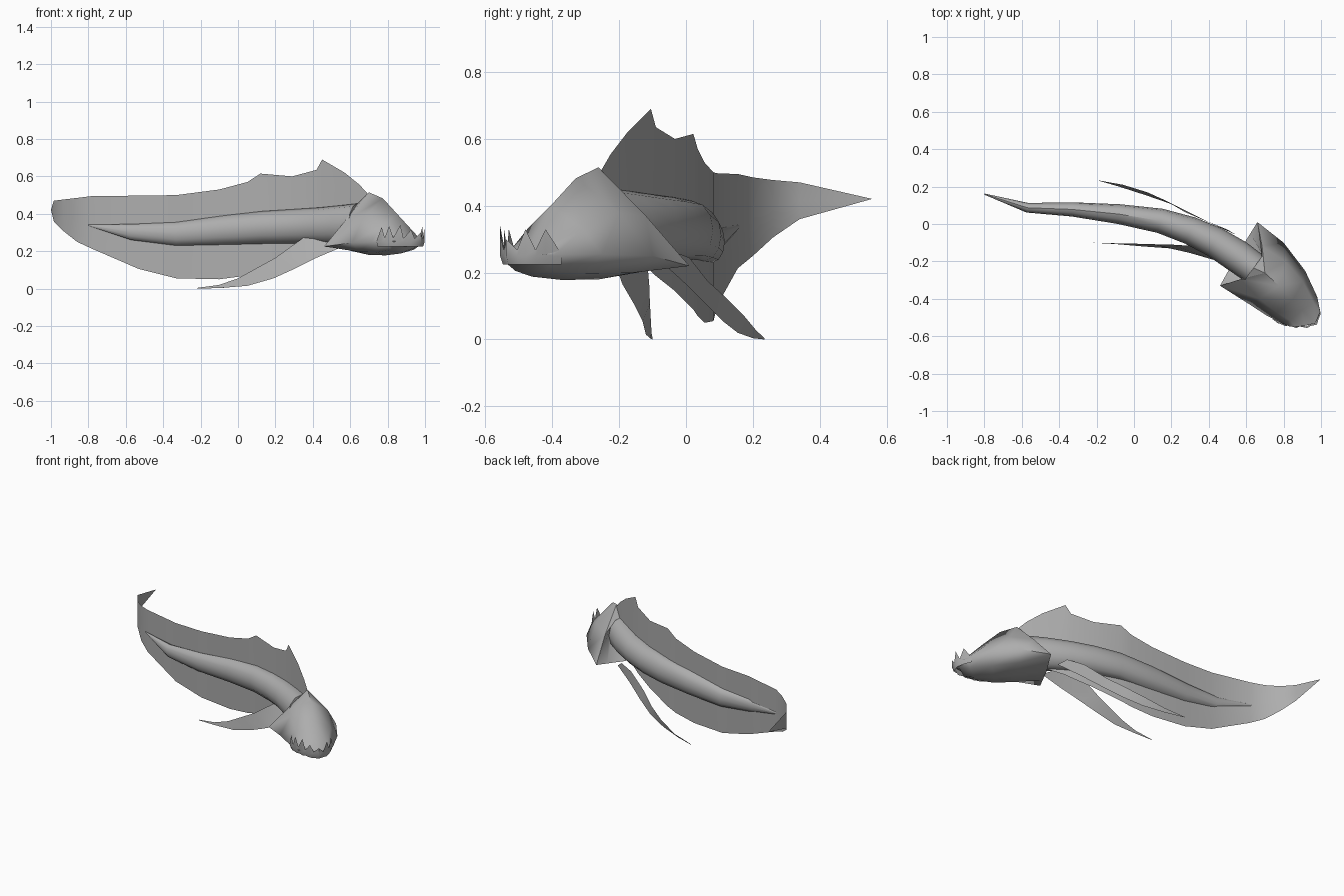
import bpy, bmesh, math
from mathutils import Vector

grey = bpy.data.materials.new("dark_grey")
grey.diffuse_color = (.42, .42, .42, 1)


def finish(name, bm, angle=40):
    bmesh.ops.remove_doubles(bm, verts=bm.verts, dist=0.0005)
    bmesh.ops.recalc_face_normals(bm, faces=bm.faces)
    me = bpy.data.meshes.new(name)
    bm.to_mesh(me)
    bm.free()
    me.materials.append(grey)
    ob = bpy.data.objects.new(name, me)
    bpy.context.collection.objects.link(ob)
    bpy.ops.object.select_all(action='DESELECT')
    ob.select_set(True)
    bpy.context.view_layer.objects.active = ob
    bpy.ops.object.shade_smooth_by_angle(angle=math.radians(angle))
    return ob


def loft(name, rings, closed=True, cap_start=False, cap_end=False, angle=40):
    bm = bmesh.new()
    vs = [[bm.verts.new(p) for p in r] for r in rings]
    n = len(vs[0])
    for a, b in zip(vs, vs[1:]):
        for i in range(n if closed else n - 1):
            j = (i + 1) % n
            bm.faces.new((a[i], a[j], b[j], b[i]))
    if cap_start:
        bm.faces.new(vs[0])
    if cap_end:
        bm.faces.new(vs[-1])
    return finish(name, bm, angle)


# body: ellipses along a curved spine (x, y, bottom z, top z, half width)
spine = [(-.80, .16, .336, .342, .003), (-.57, .087, .26, .345, .026),
         (-.33, .078, .23, .355, .038), (-.08, .053, .235, .39, .053),
         (.14, .017, .24, .415, .066), (.30, -.035, .24, .425, .075),
         (.43, -.095, .24, .433, .082), (.55, -.17, .235, .445, .088),
         (.64, -.235, .23, .455, .085)]
rings = []
for k, (x, y, lo, hi, w) in enumerate(spine):
    p, q = spine[max(k - 1, 0)], spine[min(k + 1, len(spine) - 1)]
    t = Vector((q[0] - p[0], q[1] - p[1], 0)).normalized()
    side = Vector((-t.y, t.x, 0))
    c = Vector((x, y, (lo + hi) / 2))
    rings.append([c + side * w * math.cos(a) + Vector((0, 0, (hi - lo) / 2 * math.sin(a)))
                  for a in (i * math.tau / 12 for i in range(12))])
loft("body", rings, cap_start=True, cap_end=True)
neck = rings[-1]

# long vertical fin round back, tail and belly (x, y, top z, bottom z)
fin = [(-1, .555, .421, .42), (-.985, .34, .47, .36), (-.93, .26, .477, .305),
       (-.86, .20, .485, .25), (-.78, .155, .495, .213), (-.53, .095, .497, .105),
       (-.33, .082, .50, .055), (-.10, .055, .53, .05), (.05, .035, .57, .07),
       (.12, .022, .615, .09), (.29, -.033, .60, .145), (.42, -.09, .635, .19),
       (.45, -.105, .69, .205), (.57, -.175, .62, .24), (.65, -.225, .555, .28),
       (.70, -.257, .50, .30)]
loft("long_fin", [[(x, y, b), (x, y, (t + b) / 2), (x, y, t)] for x, y, t, b in fin],
     closed=False)

# head: each section is left corner, left slope, top, right slope, right corner, bottom
sections = [
    [(.46, -.33, .225), (.57, -.295, .36), (.70, -.262, .515), (.685, -.12, .37),
     (.66, .01, .22), (.56, -.15, .212)],
    [(.61, -.425, .245), (.67, -.40, .38), (.775, -.33, .482), (.81, -.20, .38),
     (.80, -.10, .25), (.70, -.26, .18)],
    [(.71, -.49, .25), (.765, -.475, .33), (.85, -.405, .40), (.905, -.31, .33),
     (.915, -.25, .255), (.79, -.37, .178)],
    [(.79, -.53, .255), (.835, -.515, .28), (.90, -.46, .292), (.96, -.42, .28),
     (.98, -.39, .255), (.87, -.46, .188)],
    [(.83, -.547, .252), (.86, -.55, .255), (.91, -.545, .26), (.97, -.53, .255),
     (.995, -.47, .252), (.91, -.51, .205)],
]


def with_chin(s, drop):
    # add rounded lower cheeks between each corner and the bottom
    v = [Vector(p) for p in s]
    low = lambda c: v[5].lerp(c, .62) - Vector((0, 0, drop))
    return v[:5] + [low(v[4]), v[5], low(v[0])]


sections = [with_chin(s, d) for s, d in zip(sections, (0, .024, .028, .022, .01))]
# inner collar closes the gill opening against the body
collar = [neck[i] for i in (6, 5, 3, 1, 0, 11, 9, 7)]
near, far = sections[0][0], sections[0][4]
if (near - neck[6]).length > (near - neck[0]).length:
    collar = [neck[i] for i in (0, 1, 3, 5, 6, 7, 9, 11)]
loft("gill_opening", [collar, sections[0]])
loft("head", sections, cap_end=True, angle=80)

# lower teeth: one zigzag strip along the jaw rim (x, y, top z), peaks curve outward
rim = [(.74, -.508, .25), (.768, -.53, .33), (.785, -.535, .272), (.808, -.545, .335),
       (.83, -.543, .272), (.868, -.556, .34), (.885, -.548, .268), (.925, -.556, .315),
       (.945, -.545, .268), (.978, -.538, .30), (.988, -.505, .268), (.998, -.48, .33),
       (.992, -.45, .268), (.985, -.42, .33), (.965, -.37, .25)]
mid = Vector((.86, -.42, 0))
strip = []
for x, y, z in rim:
    p = Vector((x, y, 0))
    q = p.lerp(mid, .06)
    strip.append([(q.x, q.y, .225), (x, y, .25), (x, y, max(z, .252))])
loft("lower_teeth", strip, closed=False, angle=60)

# trailing pectoral fins: lower edge and upper edge pairs
near = [((.55, -.21, .22), (.43, -.13, .275)), ((.42, -.19, .165), (.36, -.12, .28)),
        ((.30, -.155, .105), (.20, -.11, .165)), ((.19, -.13, .055), (.10, -.108, .11)),
        ((.05, -.12, .015), (0, -.105, .055)), ((-.10, -.107, .003), (-.10, -.103, .02)),
        ((-.22, -.10, 0), (-.22, -.10, .004))]
far = [((.55, -.06, .22), (.50, -.03, .26)), ((.42, .0, .165), (.40, .01, .245)),
       ((.30, .06, .105), (.27, .065, .175)), ((.19, .11, .055), (.17, .125, .12)),
       ((.06, .155, .02), (.07, .17, .075)), ((-.08, .20, .004), (-.06, .21, .027)),
       ((-.20, .235, 0), (-.20, .235, .004))]
for name, pairs in (("near_pectoral_fin", near), ("far_pectoral_fin", far)):
    loft(name, pairs, closed=False)
